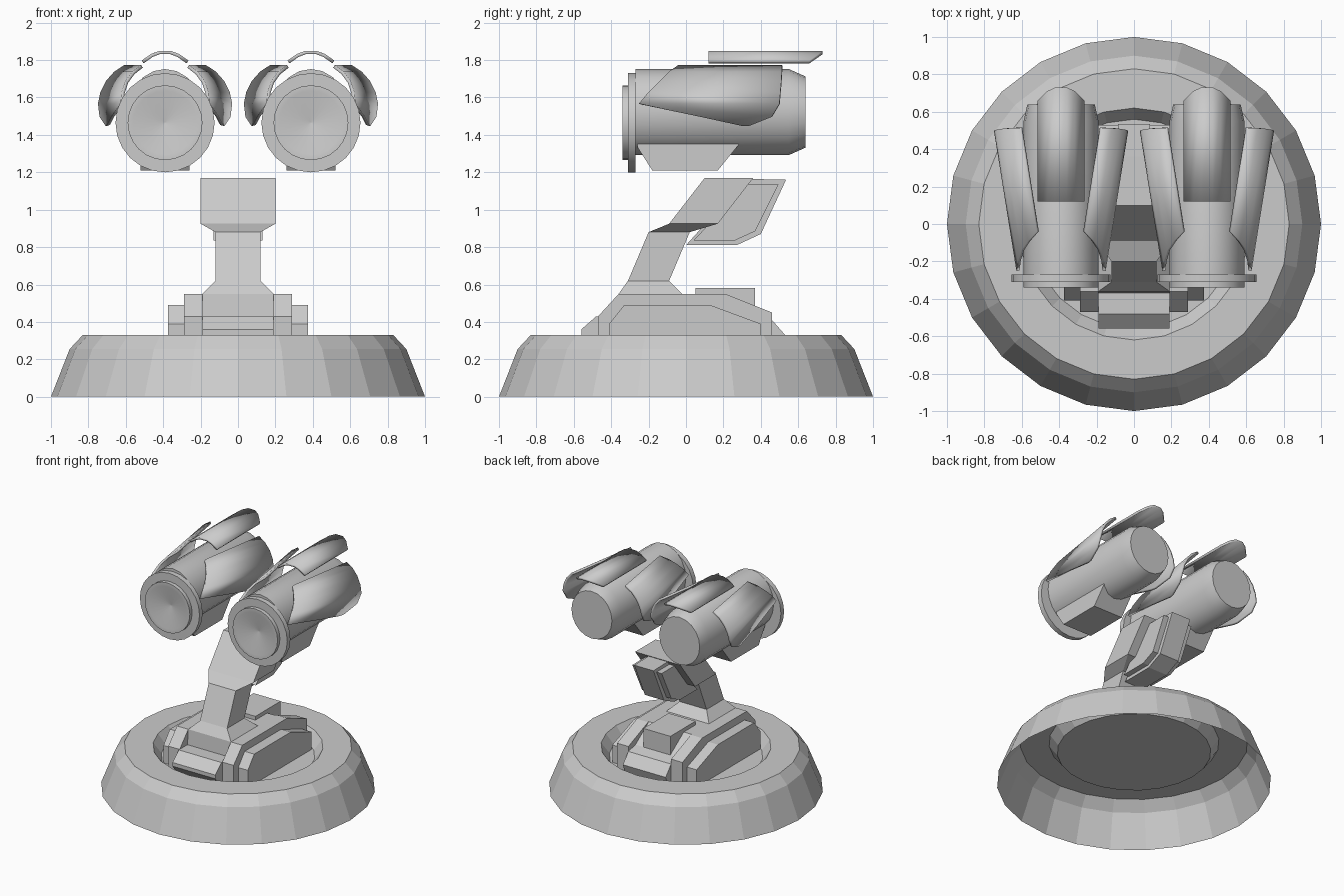
import bpy, bmesh, math

if "Cube" in bpy.data.objects:
    bpy.data.objects.remove(bpy.data.objects["Cube"])

grey = bpy.data.materials.new("plain_grey")
grey.diffuse_color = (0.6, 0.6, 0.6, 1)
grey.use_nodes = True
grey.node_tree.nodes["Principled BSDF"].inputs["Base Color"].default_value = grey.diffuse_color


def make(name, verts, faces, smooth=None, recalc=True):
    me = bpy.data.meshes.new(name)
    me.from_pydata(verts, [], faces)
    if recalc:
        bm = bmesh.new()
        bm.from_mesh(me)
        bmesh.ops.recalc_face_normals(bm, faces=bm.faces)
        bm.to_mesh(me)
        bm.free()
    me.materials.append(grey)
    ob = bpy.data.objects.new(name, me)
    bpy.context.collection.objects.link(ob)
    if smooth:
        bpy.ops.object.select_all(action='DESELECT')
        bpy.context.view_layer.objects.active = ob
        ob.select_set(True)
        bpy.ops.object.shade_smooth_by_angle(angle=math.radians(smooth))
    return ob


def loft(name, rings, smooth=None, caps=(True, True), recalc=True):
    """Join rings of equal point count into one skin."""
    n = len(rings[0])
    verts = [p for r in rings for p in r]
    faces = [(i * n + j, i * n + (j + 1) % n, (i + 1) * n + (j + 1) % n, (i + 1) * n + j)
             for i in range(len(rings) - 1) for j in range(n)]
    if caps[0]:
        faces.append(tuple(range(n))[::-1])
    if caps[1]:
        faces.append(tuple(range((len(rings) - 1) * n, len(rings) * n)))
    return make(name, verts, faces, smooth, recalc)


def slab(name, x0, x1, profile):
    """Extrude a (y, z) outline between two x positions."""
    return loft(name, [[(x, y, z) for y, z in profile] for x in (x0, x1)])


def ellipse_y(cx, y, cz, rx, rz, n):
    return [(cx + rx * math.sin(2 * math.pi * k / n), y,
             cz + rz * math.cos(2 * math.pi * k / n)) for k in range(n)]


def shell(name, rows, thickness):
    """Curved sheet from equal rows of points, thickened both ways."""
    n = len(rows[0])
    verts = [p for r in rows for p in r]
    faces = [(i * n + j, i * n + j + 1, (i + 1) * n + j + 1, (i + 1) * n + j)
             for i in range(len(rows) - 1) for j in range(n - 1)]
    ob = make(name, verts, faces, 35)
    mod = ob.modifiers.new("thickness", 'SOLIDIFY')
    mod.thickness = thickness
    mod.offset = 0
    return ob


# Round base with a sunken well, hollow underneath
N = 24
loft("base_ring",
     [[(r * math.cos(2 * math.pi * k / N), r * math.sin(2 * math.pi * k / N), z) for k in range(N)]
      for r, z in [(1, 0), (0.9, 0.255), (0.83, 0.33), (0.62, 0.33), (0.56, 0.25)]],
     caps=(False, True), recalc=False)

# Stepped pedestal
slab("pedestal_core", -0.19, 0.19,
     [(-0.5, 0.25), (-0.56, 0.33), (-0.56, 0.36), (-0.48, 0.43), (-0.37, 0.43), (-0.36, 0.55),
      (0.2, 0.55), (0.37, 0.43), (0.46, 0.41), (0.53, 0.33), (0.5, 0.25)])
slab("pedestal_top_box", -0.12, 0.12, [(0.05, 0.45), (0.05, 0.58), (0.37, 0.58), (0.37, 0.40)])
for s, side in ((-1, "left"), (1, "right")):
    slab("pedestal_inner_step_" + side, s * 0.19, s * 0.29,
         [(-0.47, 0.25), (-0.47, 0.43), (-0.36, 0.55), (0.21, 0.55), (0.46, 0.45), (0.46, 0.25)])
    slab("pedestal_outer_step_" + side, s * 0.29, s * 0.375,
         [(-0.41, 0.25), (-0.41, 0.39), (-0.33, 0.49), (0.13, 0.49), (0.40, 0.39), (0.40, 0.25)])

# Leaning arm that widens into the head block
loft("arm", [[(-w, a, z), (w, a, z), (w, b, z), (-w, b, z)] for w, a, b, z in
             [(0.19, -0.36, -0.02, 0.55), (0.12, -0.31, -0.09, 0.62), (0.12, -0.20, 0.02, 0.88),
              (0.20, -0.09, 0.17, 0.925), (0.20, 0.10, 0.36, 1.17)]])

# Equipment box behind the arm head
slab("rear_box_core", -0.085, 0.085,
     [(0.0, 0.81), (0.27, 0.81), (0.40, 0.87), (0.535, 1.16), (0.32, 1.165)])
slab("rear_box_sides", -0.13, 0.13,
     [(0.04, 0.835), (0.26, 0.835), (0.37, 0.885), (0.495, 1.135), (0.32, 1.135)])

# Twin launch barrels
for s, side in ((-1, "left"), (1, "right")):
    cx = s * 0.39
    loft("barrel_" + side, [ellipse_y(cx, y, 1.522, rx, rz, 20) for y, rx, rz in
                            [(-0.27, 0.2, 0.23), (0.55, 0.2, 0.23), (0.64, 0.18, 0.19)]], 25)
    loft("muzzle_" + side, [ellipse_y(cx, y, 1.465, r, r, 24) for y, r in
                            [(-0.27, 0.265), (-0.31, 0.265), (-0.31, 0.20), (-0.34, 0.20),
                             (-0.34, 0.17), (-0.29, 0.004)]], 25)
    slab("barrel_mount_" + side, cx - 0.13, cx + 0.13,
         [(-0.26, 1.36), (-0.26, 1.335), (-0.18, 1.21), (0.17, 1.21), (0.28, 1.345), (0.28, 1.36)])

    # Curved cover plate above the barrel
    shell("top_plate_" + side,
          [[(cx + x, y, z) for y in (0.12, y1)] for x, z, y1 in
           [(-0.12, 1.79, 0.66), (-0.07, 1.825, 0.71), (-0.03, 1.84, 0.73), (0.03, 1.84, 0.73),
            (0.07, 1.825, 0.71), (0.12, 1.79, 0.66)]], 0.018)

    # Flared side panels, opening towards the rear
    for t, where in ((-1, "left"), (1, "right")):
        rows = []
        for ang, y0, y1 in [(65, -0.04, 0.515), (50, -0.09, 0.513), (35, -0.14, 0.51),
                            (20, -0.20, 0.505), (6, -0.25, 0.50), (-10, 0.08, 0.46),
                            (-21, 0.30, 0.34)]:
            a = math.radians(ang)
            row = []
            for y in (y0, y1):
                out = 0.02 + 0.16 * (y + 0.04) + 0.245 * math.cos(a)
                row.append((cx + t * out, y, 1.54 + 0.25 * math.sin(a)))
            rows.append(row)
        shell("side_panel_%s_%s" % (side, where), rows, 0.018)
